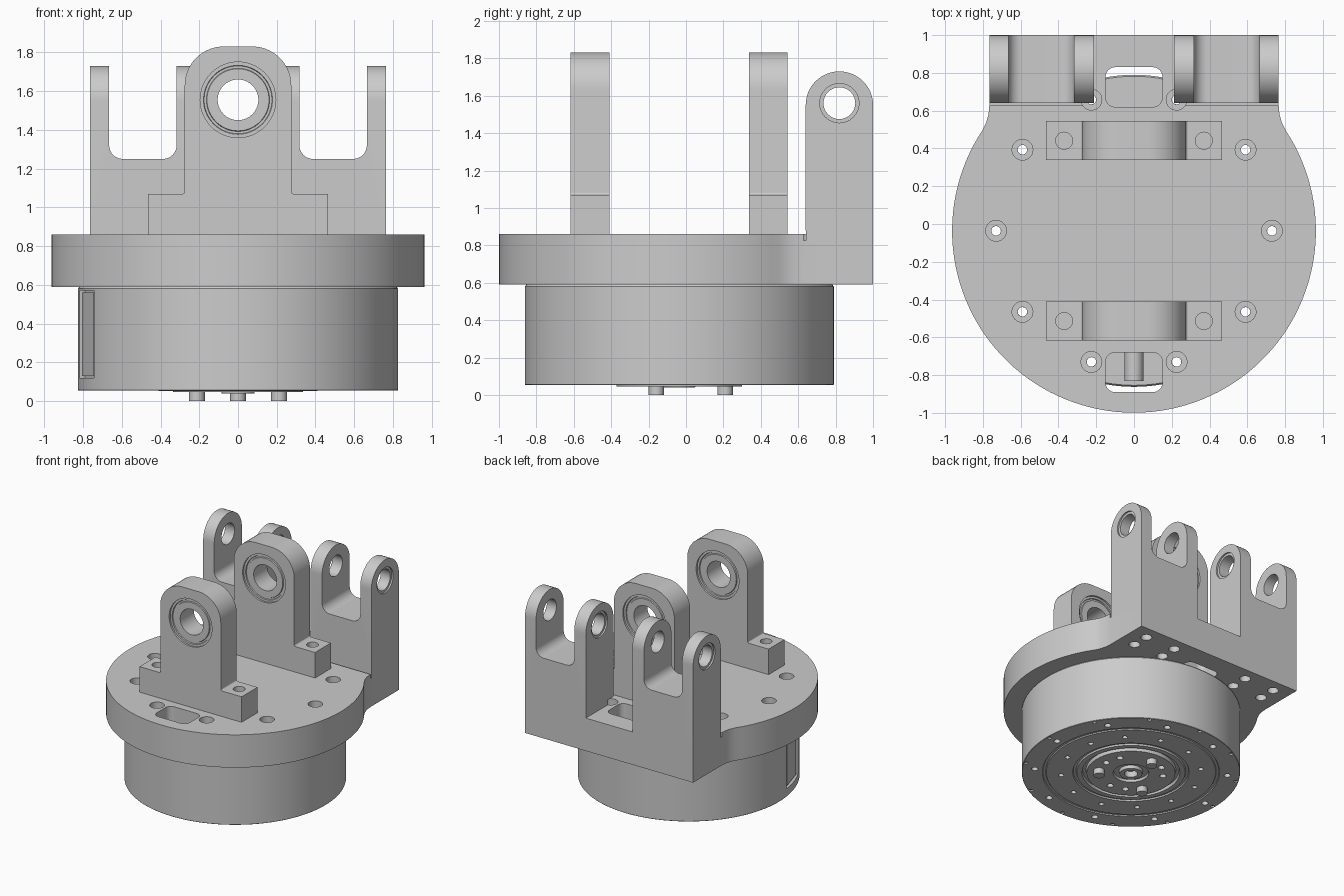
import bpy, bmesh
from math import sin, cos, tan, pi, radians
from mathutils import Matrix, Vector

if "Cube" in bpy.data.objects:
    bpy.data.objects.remove(bpy.data.objects["Cube"])

CY = -0.036          # y of the round body's axis
AXIS = Vector((0, CY, 0))
ALONG_X = Matrix.Rotation(pi / 2, 4, 'Y')
ALONG_Y = Matrix.Rotation(-pi / 2, 4, 'X')

grey = bpy.data.materials.new("satin grey")
grey.use_nodes = True
tone = (0.6, 0.6, 0.6, 1)
grey.diffuse_color = tone
grey.node_tree.nodes["Principled BSDF"].inputs["Base Color"].default_value = tone


def rounded(corners, steps=12):
    """Outline from (x, y, radius) corners, filleted where radius > 0."""
    out = []
    for i, (x, y, r) in enumerate(corners):
        p = Vector((x, y))
        if r == 0:
            out.append(p)
            continue
        a = (Vector(corners[i - 1][:2]) - p).normalized()
        b = (Vector(corners[(i + 1) % len(corners)][:2]) - p).normalized()
        half = a.angle(b) / 2
        centre = p + (a + b).normalized() * r / sin(half)
        start = p + a * r / tan(half) - centre
        end = p + b * r / tan(half) - centre
        for s in range(steps + 1):
            out.append(centre + start.lerp(end, s / steps).normalized() * r)
    return out


def prism(bm, pts, lo, hi, plane="xy", matrix=Matrix()):
    """Extrude an outline drawn in a plane along the remaining axis."""
    place = {"xy": lambda p, h: (p[0], p[1], h),
             "xz": lambda p, h: (p[0], h, p[1]),
             "yz": lambda p, h: (h, p[0], p[1])}[plane]
    a = [bm.verts.new(matrix @ Vector(place(p, lo))) for p in pts]
    b = [bm.verts.new(matrix @ Vector(place(p, hi))) for p in pts]
    bm.faces.new(a)
    bm.faces.new(b)
    for i in range(len(pts)):
        bm.faces.new((a[i - 1], a[i], b[i], b[i - 1]))


def lathe(bm, profile, at=(0, 0, 0), turn=Matrix(), n=32, closed=False):
    """Revolve (radius, height) points about an axis."""
    m = Matrix.Translation(at) @ turn
    rings = [[bm.verts.new(m @ Vector((r * cos(2 * pi * k / n), r * sin(2 * pi * k / n), h)))
              for r, h in profile] for k in range(n)]
    for k in range(n):
        for j in range(0 if closed else 1, len(profile)):
            bm.faces.new((rings[k - 1][j - 1], rings[k][j - 1], rings[k][j], rings[k - 1][j]))


def rod(bm, r, lo, hi, at, turn=Matrix(), n=24):
    lathe(bm, [(0, lo), (r, lo), (r, hi), (0, hi)], at, turn, n)


def ring_points(radius, count, start=0.0):
    for k in range(count):
        a = radians(start) + 2 * pi * k / count
        yield AXIS + Vector((radius * cos(a), radius * sin(a), 0))


def make(name, bm):
    bmesh.ops.remove_doubles(bm, verts=bm.verts, dist=1e-5)
    bmesh.ops.recalc_face_normals(bm, faces=bm.faces)
    mesh = bpy.data.meshes.new(name)
    bm.to_mesh(mesh)
    bm.free()
    mesh.materials.append(grey)
    ob = bpy.data.objects.new(name, mesh)
    bpy.context.collection.objects.link(ob)
    return ob


def combine(ob, bm, operation="DIFFERENCE"):
    """Apply a boolean and throw the tool away."""
    tool = make("tool", bm)
    mod = ob.modifiers.new("cut", "BOOLEAN")
    mod.operation, mod.solver, mod.object = operation, "EXACT", tool
    bpy.context.view_layer.objects.active = ob
    bpy.ops.object.modifier_apply(modifier=mod.name)
    bpy.data.objects.remove(tool)


def smooth(ob):
    bpy.ops.object.select_all(action="DESELECT")
    ob.select_set(True)
    bpy.context.view_layer.objects.active = ob
    bpy.ops.object.shade_smooth_by_angle(angle=radians(30))


# Base plate: disc flaring into a straight rear edge
R = 0.963
flare = [(0.783, 0.535), (0.77, 0.58), (0.765, 0.64), (0.765, 1.0)]
disc = [(R * cos(radians(a)), CY + R * sin(radians(a))) for a in [-213.7 + 247.4 * i / 90 for i in range(91)]]
outline = disc + flare + [(-x, y) for x, y in reversed(flare)]
bm = bmesh.new()
prism(bm, outline, 0.59, 0.86)
plate = make("base_plate", bm)

# Two rear clevises, rounded on top and slotted from above
bm = bmesh.new()
side = [(0.64, 0.75), (1.0, 0.75)] + [(0.82 + 0.18 * cos(pi * i / 24), 1.55 + 0.18 * sin(pi * i / 24)) for i in range(25)]
for lo, hi in ((0.212, 0.765), (-0.765, -0.212)):
    prism(bm, side, lo, hi, "yz")
combine(plate, bm, "UNION")
bm = bmesh.new()
for s in (-1, 1):
    slot = rounded([(s * 0.317, 2, 0), (s * 0.317, 1.25, 0.07), (s * 0.665, 1.25, 0.07), (s * 0.665, 2, 0)])
    prism(bm, slot, 0.5, 1.2, "xz")
combine(plate, bm)

# Pin holes with shallow outer counterbores
bm = bmesh.new()
for s in (-1, 1):
    pin = [(0, 0.1), (0.105, 0.1), (0.105, 0.225), (0.085, 0.225), (0.085, 0.752),
           (0.105, 0.752), (0.105, 0.9), (0, 0.9)]
    lathe(bm, [(r, s * h) for r, h in pin], (0, 0.82, 1.56), ALONG_X)
combine(plate, bm)

# Plate windows, counterbored bolt holes and blind holes under the clevises
bm = bmesh.new()
for lo, hi in ((-0.89, -0.68), (0.62, 0.83)):
    prism(bm, rounded([(-0.15, lo, 0.05), (0.15, lo, 0.05), (0.15, hi, 0.05), (-0.15, hi, 0.05)]), 0.5, 0.95)
for p in ring_points(0.73, 10):
    lathe(bm, [(0, 0.5), (0.025, 0.5), (0.025, 0.76), (0.055, 0.76), (0.055, 0.9), (0, 0.9)], p)
for x in (-0.625, -0.35, 0.35, 0.625):
    for y in (0.75, 0.89):
        rod(bm, 0.042, 0.5, 0.75, (x, y, 0))
combine(plate, bm)

# Relief groove in front of each clevis
bm = bmesh.new()
for s in (-1, 1):
    prism(bm, [(s * 0.2, 0.628), (s * 0.8, 0.628), (s * 0.8, 0.641), (s * 0.2, 0.641)], 0.825, 0.88)
combine(plate, bm)
smooth(plate)

# Bearing stands, each with a recessed bearing
half = [(0.465, 0.86, 0), (0.465, 1.07, 0), (0.275, 1.07, 0.012), (0.275, 1.83, 0.2)]
stand_outline = rounded(half + [(-x, z, r) for x, z, r in reversed(half)])
for name, y0, y1 in (("front", -0.617, -0.41), ("rear", 0.338, 0.544)):
    mid = (y0 + y1) / 2
    bm = bmesh.new()
    prism(bm, stand_outline, y0, y1, "xz")
    stand = make(name + "_bearing_stand", bm)
    bm = bmesh.new()
    rod(bm, 0.195, -0.3, 0.3, (0, mid, 1.555), ALONG_Y, 64)
    for x in (-0.37, 0.37):
        rod(bm, 0.045, 0.9, 1.2, (x, mid, 0))
    combine(stand, bm)
    smooth(stand)
    bm = bmesh.new()
    w = (y1 - y0) / 2 - 0.015
    face = [(0.105, w), (0.16, w), (0.163, w - 0.008), (0.175, w - 0.008), (0.178, w), (0.196, w)]
    lathe(bm, face + [(r, -h) for r, h in reversed(face)], (0, mid, 1.555), ALONG_Y, 64, True)
    smooth(make(name + "_bearing", bm))

# Motor housing with stepped rings on its underside
bm = bmesh.new()
lathe(bm, [(0, 0.09), (0.05, 0.09), (0.05, 0.04), (0.085, 0.04), (0.09, 0.065), (0.13, 0.065),
           (0.135, 0.046), (0.335, 0.046), (0.34, 0.075), (0.365, 0.075), (0.37, 0.052), (0.41, 0.052),
           (0.415, 0.065), (0.435, 0.065), (0.44, 0.054), (0.64, 0.054), (0.645, 0.062), (0.665, 0.062),
           (0.67, 0.054), (0.823, 0.054), (0.826, 0.057), (0.826, 0.58), (0.818, 0.59), (0, 0.59)], AXIS, n=128)
motor = make("motor_housing", bm)
bm = bmesh.new()
for p in ring_points(0.73, 10):
    rod(bm, 0.025, 0.0, 0.7, p, n=20)
for p in ring_points(0.53, 12, 15):
    rod(bm, 0.02, 0.0, 0.12, p, n=16)
for p in ring_points(0.805, 12):
    rod(bm, 0.016, 0.0, 0.068, p, n=12)
for i, p in enumerate(ring_points(0.245, 12, 30)):
    if i % 4 != 1:
        rod(bm, 0.025, 0.0, 0.1, p, n=16)
# Side channel
turn = Matrix.Translation(AXIS) @ Matrix.Rotation(radians(196.5), 4, 'Z')
prism(bm, [(0.785, -0.135), (0.9, -0.135), (0.9, 0.135), (0.785, 0.135)], 0.12, 0.57, "xy", turn)
combine(motor, bm)
smooth(motor)

# Raised cover strip inside the side channel
bm = bmesh.new()
prism(bm, [(0.77, -0.105), (0.808, -0.105), (0.808, 0.105), (0.77, 0.105)], 0.13, 0.56, "xy", turn)
make("channel_cover", bm)

# Drive pins below and cable plug in the front window
bm = bmesh.new()
for p in ring_points(0.245, 3, 90):
    rod(bm, 0.041, 0.0, 0.08, p)
smooth(make("drive_pins", bm))
bm = bmesh.new()
rod(bm, 0.05, -0.83, -0.66, (0, 0, 0.65), ALONG_Y)
smooth(make("cable_plug", bm))
